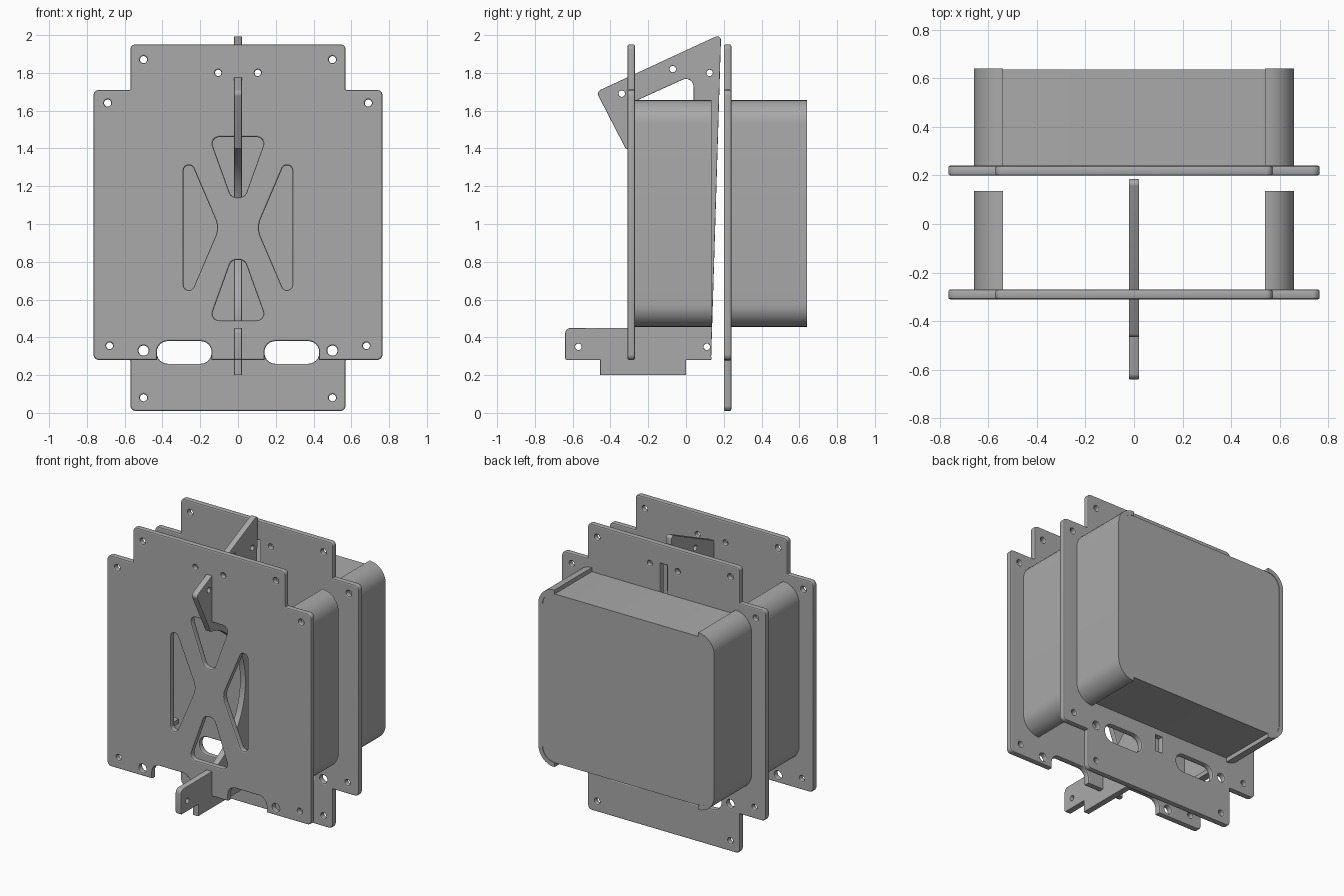
import bpy
import math
from mathutils import Matrix, Vector

if "Cube" in bpy.data.objects:
    bpy.data.objects.remove(bpy.data.objects["Cube"])

grey = bpy.data.materials.new("plain grey")
grey.use_nodes = True
grey.diffuse_color = (0.4, 0.4, 0.4, 1)
grey.node_tree.nodes["Principled BSDF"].inputs["Base Color"].default_value = (0.4, 0.4, 0.4, 1)

# Local axes: sheets drawn in x-z (thickness in y) or in y-z (thickness in x)
XZ = Matrix(((1, 0, 0), (0, 0, -1), (0, 1, 0)))
YZ = Matrix(((0, 0, 1), (1, 0, 0), (0, 1, 0)))


def rounded(corners, steps=6):
    """Outline from (u, v, radius) corners, each rounded by a true arc."""
    pts = []
    for i, (u, v, r) in enumerate(corners):
        p = Vector((u, v))
        a = (Vector(corners[i - 1][:2]) - p).normalized()
        b = (Vector(corners[(i + 1) % len(corners)][:2]) - p).normalized()
        if r == 0:
            pts.append(p)
            continue
        half = a.angle(b) / 2
        centre = p + (a + b).normalized() * (r / math.sin(half))
        start = p + a * (r / math.tan(half)) - centre
        end = p + b * (r / math.tan(half)) - centre
        sweep = start.angle_signed(end)
        for k in range(steps + 1):
            pts.append(centre + Matrix.Rotation(-sweep * k / steps, 2) @ start)
    return pts


def circle(u, v, r, n=20):
    return [Vector((u + r * math.cos(math.tau * k / n), v + r * math.sin(math.tau * k / n)))
            for k in range(n)]


def box(u0, u1, v0, v1, r=0):
    return rounded([(u0, v0, r), (u1, v0, r), (u1, v1, r), (u0, v1, r)])


def flip(corners, u=1, v=1, mid=0):
    return [(c[0] * u, mid + (c[1] - mid) * v, c[2]) for c in corners]


def sheet(name, loops, axes, low, high, bevel=0.0):
    """Flat part: first loop is the outline, the others are holes."""
    cu = bpy.data.curves.new(name, "CURVE")
    cu.dimensions = "2D"
    cu.fill_mode = "BOTH"
    cu.extrude = (high - low) / 2 - bevel
    cu.bevel_depth = bevel
    cu.bevel_resolution = 1
    cu.offset = -bevel
    for loop in loops:
        s = cu.splines.new("POLY")
        s.points.add(len(loop) - 1)
        for q, p in zip(s.points, loop):
            q.co = (p.x, p.y, 0, 1)
        s.use_cyclic_u = True
    tmp = bpy.data.objects.new(name + " curve", cu)
    bpy.context.collection.objects.link(tmp)
    deps = bpy.context.evaluated_depsgraph_get()
    mesh = bpy.data.meshes.new_from_object(tmp.evaluated_get(deps))
    bpy.data.objects.remove(tmp)
    mesh.transform(axes.to_4x4())
    shift = (0, (low + high) / 2, 0) if axes is XZ else ((low + high) / 2, 0, 0)
    mesh.transform(Matrix.Translation(shift))
    mesh.materials.clear()
    mesh.materials.append(grey)
    ob = bpy.data.objects.new(name, mesh)
    bpy.context.collection.objects.link(ob)
    bpy.ops.object.select_all(action="DESELECT")
    ob.select_set(True)
    bpy.context.view_layer.objects.active = ob
    bpy.ops.object.shade_smooth_by_angle(angle=math.radians(30))
    return ob


# Holes shared by both plates
bolt_holes = [circle(s * u, v, r) for s in (-1, 1) for u, v, r in
              ((0.5, 1.87, 0.019), (0.105, 1.8, 0.017), (0.69, 1.64, 0.019),
               (0.68, 0.355, 0.018), (0.5, 0.33, 0.027))]

# Front plate: stepped top, open slots in the lower edge, cross-shaped bracing
half = [(0.14, 0.28, 0), (0.14, 0.38, 0.058), (0.43, 0.38, 0.058), (0.43, 0.28, 0),
        (0.765, 0.28, 0.03), (0.765, 1.71, 0.03), (0.57, 1.71, 0.004), (0.57, 1.95, 0.025)]
fan = [(-0.15, 1.46, 0.035), (0.15, 1.46, 0.035), (0.035, 1.14, 0.04), (-0.035, 1.14, 0.04)]
wing = [(0.288, 1.4, 0.028), (0.288, 0.56, 0.028), (0.105, 0.975, 0.12), (0.105, 0.985, 0)]
wing = [(0.288, 1.42, 0.028), (0.288, 0.54, 0.028), (0.1, 0.98, 0.12)]
cutouts = [rounded(fan), rounded(flip(fan, 1, -1, 0.975)),
           rounded(wing), rounded(flip(wing, -1))]
sheet("front_plate", [rounded(half + flip(half, -1)[::-1])] + bolt_holes + cutouts,
      XZ, -0.31, -0.27, 0.008)

# Back plate: stepped top and bottom, closed slots
half = [(0.57, 0.01, 0.03), (0.57, 0.28, 0.004), (0.765, 0.28, 0.03),
        (0.765, 1.71, 0.03), (0.57, 1.71, 0.004), (0.57, 1.95, 0.025)]
slots = [box(0.14, 0.43, 0.26, 0.38, 0.058), box(-0.43, -0.14, 0.26, 0.38, 0.058),
         box(-0.025, 0.025, 0.33, 0.44), box(-0.025, 0.025, 1.57, 1.82),
         circle(0.5, 0.08, 0.019), circle(-0.5, 0.08, 0.019)]
sheet("back_plate", [rounded(half + flip(half, -1)[::-1])] + bolt_holes + slots,
      XZ, 0.2, 0.24, 0.008)

# Centre web: sloping upper arm, curved throat, notched lower arm
centre, radius, span = Vector((-0.447, 0.925)), 0.497, 1.27
throat = [centre + radius * Vector((math.cos(a), math.sin(a)))
          for a in (span * (1 - k / 12) for k in range(25))]
top = rounded([(-0.32, 1.4, 0), (-0.475, 1.7, 0.025), (0.185, 2.005, 0.02), (0.185, 0.28, 0)])
foot = rounded([(0.185, 0.28, 0.01), (0, 0.28, 0), (0, 0.2, 0), (-0.455, 0.2, 0),
                (-0.455, 0.28, 0), (-0.64, 0.28, 0.012), (-0.64, 0.45, 0.03), (-0.3, 0.45, 0)])
web_holes = [circle(u, v, 0.017) for u, v in
             ((-0.34, 1.69), (-0.07, 1.82), (0.125, 1.8), (-0.57, 0.35), (0.11, 0.35))]
window = rounded([(-0.27, 1.65, 0.02), (0.04, 1.79, 0.04), (0.04, 1.25, 0.03)])
outline = top[:-1] + foot[1:-2] + [Vector((-0.3, 0.45))] + throat[::-1][1:-1]
sheet("centre_web", [outline, window] + web_holes, YZ, -0.021, 0.021, 0.004)

# Curved side walls of the front and rear housings
wall = [(0.539, 1.656, 0), (0.66, 1.656, 0.12), (0.66, 0.455, 0.12), (0.539, 0.455, 0),
        (0.539, 0.485, 0), (0.63, 0.485, 0.09), (0.63, 1.626, 0.09), (0.539, 1.626, 0)]
for end, low, high in (("front", -0.272, 0.135), ("rear", 0.238, 0.64)):
    for side, s in (("left", 1), ("right", -1)):
        sheet(f"{end}_{side}_wall", [rounded(flip(wall, s), 8)], XZ, low, high)

# Closed body of the rear housing
sheet("rear_box", [box(-0.632, 0.632, 0.483, 1.628, 0.09)], XZ, 0.238, 0.636)
